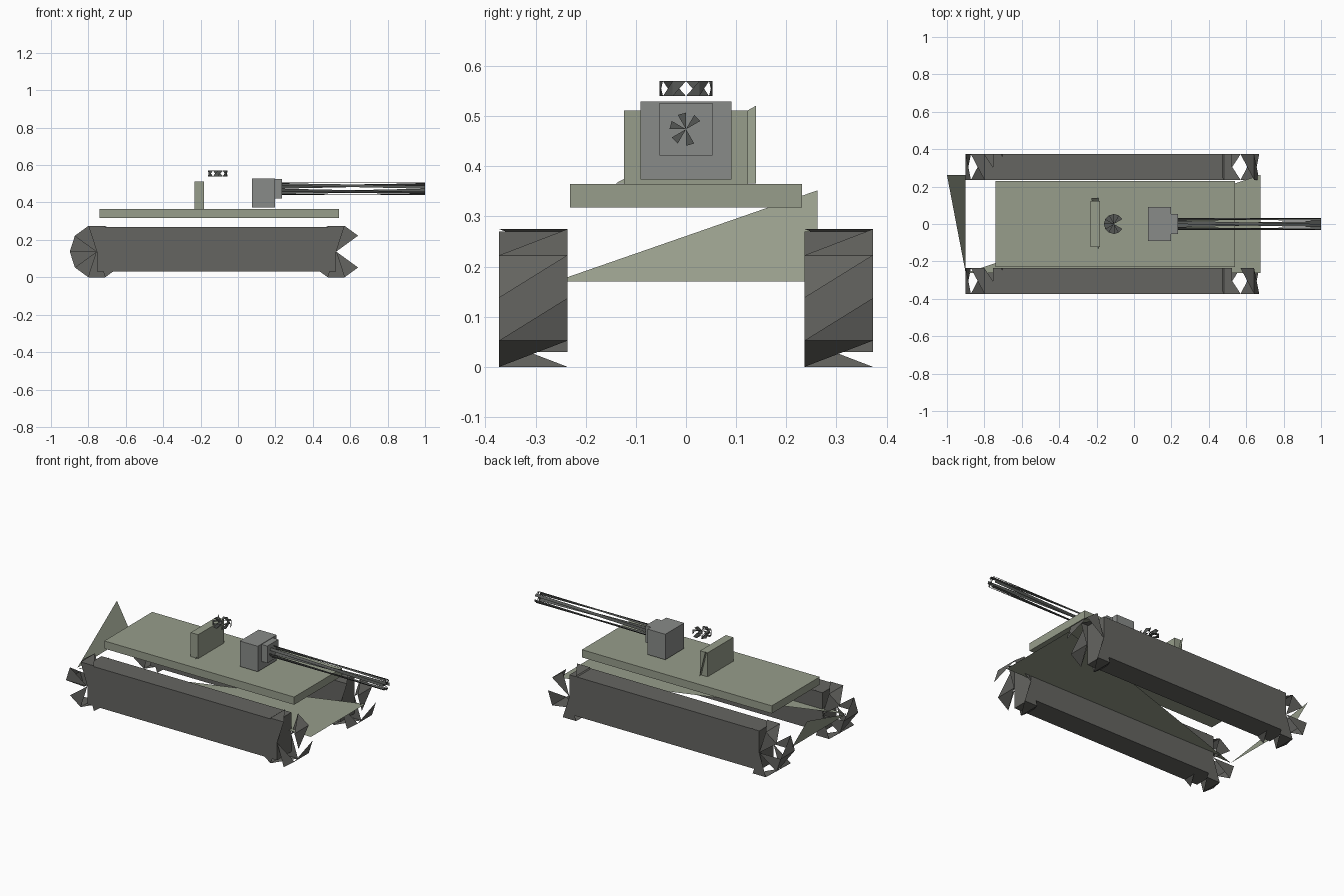
import bpy, bmesh
from math import sin, cos, pi
from mathutils import Vector

if "Cube" in bpy.data.objects:
    bpy.data.objects.remove(bpy.data.objects["Cube"])


def material(name, rgb):
    m = bpy.data.materials.new(name)
    m.diffuse_color = (*rgb, 1)
    m.use_nodes = True
    m.node_tree.nodes["Principled BSDF"].inputs["Base Color"].default_value = m.diffuse_color
    return m


GREEN = material("hull_green", (0.31, 0.34, 0.26))
STEEL = material("gun_grey", (0.25, 0.26, 0.25))
DARK = material("track_grey", (0.13, 0.13, 0.12))
BLACK = material("dark_steel", (0.09, 0.095, 0.09))


def finish(name, bm, mat):
    mesh = bpy.data.meshes.new(name)
    bm.to_mesh(mesh)
    bm.free()
    mesh.materials.append(mat)
    ob = bpy.data.objects.new(name, mesh)
    bpy.context.collection.objects.link(ob)
    return ob


def box(name, x, y, z, mat):
    bm = bmesh.new()
    bmesh.ops.create_cube(bm, size=1)
    for v in bm.verts:
        v.co = [r[0] + (c + 0.5) * (r[1] - r[0]) for c, r in zip(v.co, (x, y, z))]
    return finish(name, bm, mat)


def sheet(name, pts, mat):
    bm = bmesh.new()
    bm.faces.new([bm.verts.new(p) for p in pts])
    return finish(name, bm, mat)


def toothed_drum(name, p, q, u, v, r, n, mat):
    """Open drum from p to q: half the cap sectors and half of each side quad."""
    p, q, u, v = Vector(p), Vector(q), Vector(u), Vector(v)
    ring = [(u * cos(2 * pi * i / n) + v * sin(2 * pi * i / n)) * r for i in range(n)]
    bm = bmesh.new()
    cp, cq = bm.verts.new(p), bm.verts.new(q)
    a = [bm.verts.new(p + d) for d in ring]
    b = [bm.verts.new(q + d) for d in ring]
    for i in range(n):
        j = (i + 1) % n
        if i % 2 == 0:
            bm.faces.new((a[i], a[j], b[j]))
            if i > 0:
                bm.faces.new((cp, a[j], a[i]))
        else:
            bm.faces.new((a[i], b[j], b[i]))
            if i < n - 1:
                bm.faces.new((cq, b[i], b[j]))
    return finish(name, bm, mat)


X, Y, Z = (1, 0, 0), (0, 1, 0), (0, 0, 1)

# Tracks with toothed end drums
for side, y0, y1 in (("right", -0.373, -0.236), ("left", 0.236, 0.373)):
    box(side + "_track", (-0.755, 0.525), (y0, y1), (0.03, 0.27), DARK)
    for end, x in (("rear", -0.755), ("front", 0.525)):
        toothed_drum(f"{side}_{end}_drum", (x, y0, 0.1375), (x, y1, 0.1375),
                     X, Z, 0.1446, 10, DARK)

# Hull: deck slab, floor and tail plates
box("deck", (-0.74, 0.54), (-0.231, 0.231), (0.318, 0.365), GREEN)
sheet("hull_floor", [(-0.9, -0.262, 0.17), (0.675, 0.262, 0.17), (0.675, -0.262, 0.17)], GREEN)
sheet("tail_plate", [(-0.9, -0.262, 0.17), (-0.9, 0.262, 0.17), (-1.0, 0.262, 0.352)], GREEN)

# Turret: rear wall, floor and back plates
box("turret_wall", (-0.232, -0.182), (-0.124, 0.124), (0.365, 0.511), GREEN)
sheet("turret_floor", [(-0.19, -0.14, 0.367), (0.2, -0.14, 0.367), (0.2, 0.14, 0.367)], GREEN)
sheet("turret_back", [(-0.19, -0.14, 0.366), (-0.19, 0.14, 0.366), (-0.228, 0.14, 0.521)], GREEN)

# Hatch
toothed_drum("hatch", (-0.108, 0, 0.54), (-0.108, 0, 0.57), X, Y, 0.053, 12, BLACK)

# Gun
box("mantlet", (0.076, 0.197), (-0.091, 0.091), (0.374, 0.529), STEEL)
box("gun_collar", (0.197, 0.235), (-0.053, 0.053), (0.422, 0.526), STEEL)
toothed_drum("barrel", (0.225, 0, 0.474), (1.0, 0, 0.474), Y, Z, 0.033, 12, BLACK)
